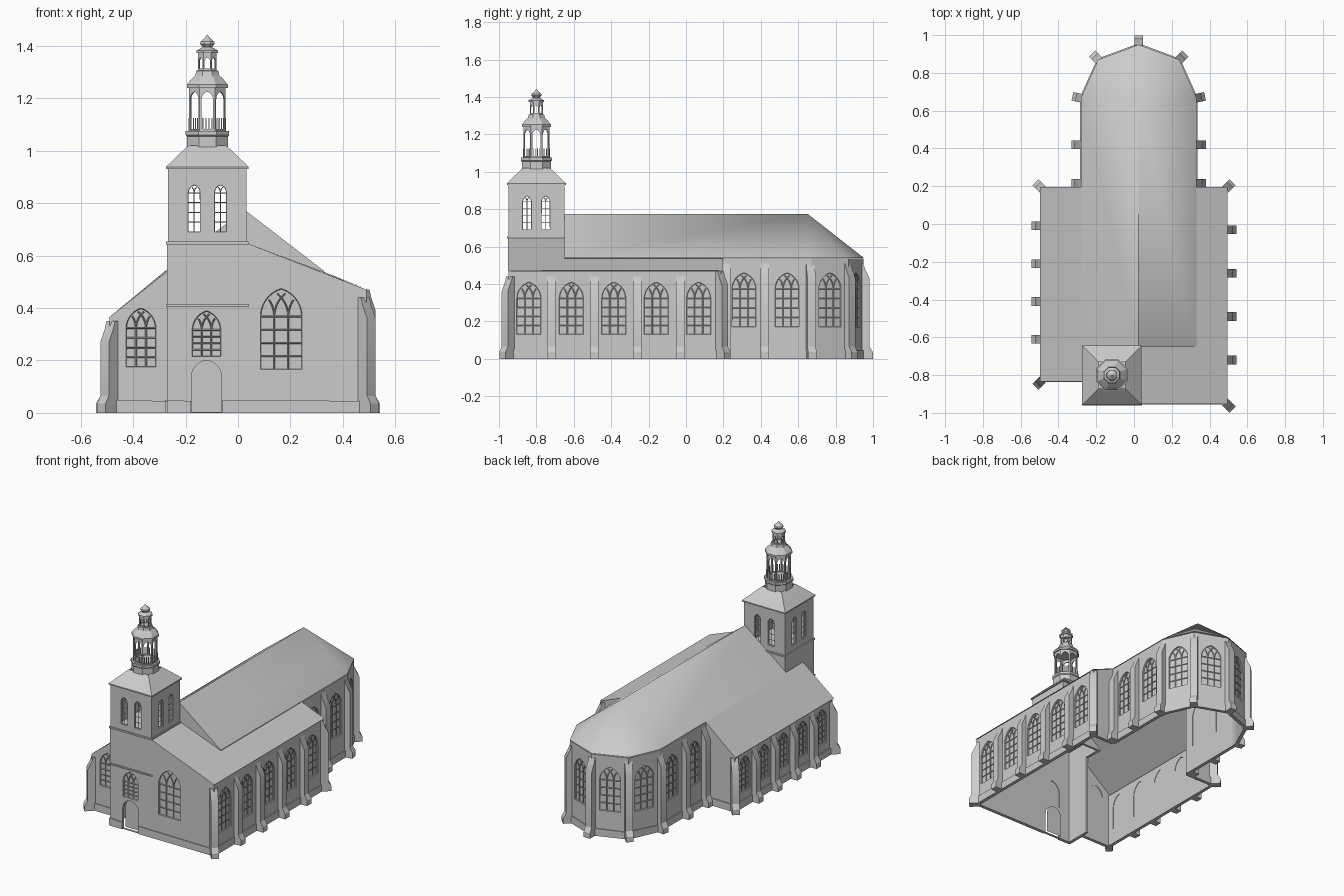
import bpy, bmesh
from math import pi, sin, cos, acos, sqrt, hypot, radians
from mathutils import Matrix, Vector

if "Cube" in bpy.data.objects:
    bpy.data.objects.remove(bpy.data.objects["Cube"])

stone = bpy.data.materials.new("pale_stone")
stone.use_nodes = True
GREY = (0.6, 0.6, 0.6, 1)
stone.diffuse_color = GREY
stone.node_tree.nodes["Principled BSDF"].inputs["Base Color"].default_value = GREY
parts = []
K = 0.7                      # arch radius as a share of the opening width


def add(name, data, matrix=Matrix()):
    ob = bpy.data.objects.new(name, data)
    bpy.context.collection.objects.link(ob)
    ob.matrix_world = matrix
    data.materials.append(stone)
    parts.append(ob)
    return ob


def mesh(name, verts, faces, matrix=Matrix()):
    me = bpy.data.meshes.new(name)
    me.from_pydata(verts, [], faces)
    bm = bmesh.new()
    bm.from_mesh(me)
    bmesh.ops.recalc_face_normals(bm, faces=bm.faces)
    bm.to_mesh(me)
    bm.free()
    return add(name, me, matrix)


def curve(name, lines, matrix, fill=None, bevel=0.0):
    """Filled flat sheet of thickness 2*fill, or thin bars when fill is None."""
    cu = bpy.data.curves.new(name, "CURVE")
    cu.dimensions = "3D" if fill is None else "2D"
    if fill is None:
        cu.bevel_depth, cu.bevel_resolution = bevel, 0
    else:
        cu.fill_mode, cu.extrude = "BOTH", fill
    for pts, closed in lines:
        sp = cu.splines.new("POLY")
        sp.points.add(len(pts) - 1)
        for p, (u, v) in zip(sp.points, pts):
            p.co = (u, v, 0, 1)
        sp.use_cyclic_u = closed
    return add(name, cu, matrix)


def arch(c, w, b, t, k=K, n=7):
    """Outline of an arched opening: centre, width, sill and top."""
    r, a = k * w, acos((k - 0.5) / k)
    s = t - r * sin(a)
    arc = [(w / 2 - r + r * cos(a * i / n), s + r * sin(a * i / n)) for i in range(n + 1)]
    return ([(c - w / 2, b), (c + w / 2, b)] + [(c + x, z) for x, z in arc]
            + [(c - x, z) for x, z in arc[-2::-1]])


def tracery(name, m, c, w, b, t, lights):
    """Frame, mullions, glazing bars and interlaced arcs."""
    r = K * w
    s = t - r * sqrt(1 - ((K - 0.5) / K) ** 2)
    lines = [(arch(c, w, b, t), True)]
    for i in range(1, lights):
        x = w * (i / lights - 0.5)
        lines.append(([(c + x, b), (c + x, s)], False))
        for side in (1, -1):
            pts = []
            for j in range(10):
                q = j * 0.15
                px, pz = x + side * (r - r * cos(q)), r * sin(q)
                if hypot(side * px + r - w / 2, pz) > r:
                    break
                pts.append((c + px, s + pz))
            if len(pts) > 1:
                lines.append((pts, False))
    rows = 4
    for i in range(1, rows + 1):
        z = b + (s - b) * i / rows
        lines.append(([(c - w / 2, z), (c + w / 2, z)], False))
    curve(name, lines, m, bevel=0.003 if w > 0.06 else 0.002)


def wall(name, p0, p1, outline, windows=(), glass=True, lights=3, plinth=None, door=None, half=0.008):
    """Upright wall from p0 to p1 (outside on the right hand), pierced by windows."""
    p0, p1 = Vector((*p0, 0)), Vector((*p1, 0))
    u, up = (p1 - p0).normalized(), Vector((0, 0, 1))
    n = u.cross(up)

    def at(depth):
        m = Matrix((u, up, n)).transposed().to_4x4()
        m.translation = p0 + n * depth
        return m
    holes = [(arch(*h), True) for h in windows]
    if door:
        holes.append((arch(*door, 0.55), True))
        curve(name + "_door", [(arch(*door, 0.55), True)], at(-0.03), fill=0.0)
    curve(name, [(outline, True)] + holes, at(-half), fill=half)
    for i, h in enumerate(windows):
        if lights:
            tracery(f"{name}_tracery_{i}", at(-0.006), *h, lights)
        if glass:
            curve(f"{name}_pane_{i}", [(arch(*h), True)], at(-0.013), fill=0.0)
    for a, b in plinth or ():
        curve(name + "_plinth", [([(a, 0), (b, 0), (b, 0.045), (a, 0.05)], True)], at(0), fill=0.006)


def block(length, left, right):
    return [(0, 0), (length, 0), (length, right), (0, left)]


def simple_wall(name, p0, p1, left, right, windows=()):
    d = hypot(p1[0] - p0[0], p1[1] - p0[1])
    wall(name, p0, p1, block(d, left, right), windows, plinth=[(0, d)])


def buttress(name, x, y, angle, h, w=0.046):
    """Stepped pier with a weathered top and a spreading foot."""
    prof = [(-0.015, 0), (0.052, 0), (0.052, 0.035), (0.034, 0.065),
            (0.034, h - 0.08), (0.01, h - 0.03), (0, h), (-0.015, h)]
    k = len(prof)
    verts = [(d, s * w / 2, z) for s in (-1, 1) for d, z in prof]
    faces = [list(range(k)), list(range(k, 2 * k))]
    faces += [(i, (i + 1) % k, (i + 1) % k + k, i + k) for i in range(k)]
    mesh(name, verts, faces, Matrix.Translation((x, y, 0)) @ Matrix.Rotation(radians(angle), 4, "Z"))


def lathe(name, n, prof, x, y):
    """Stack of regular n-sided rings given by (apothem, height)."""
    verts, faces = [], []
    for r, z in prof:
        r = max(r, 0.0005) / cos(pi / n)
        verts += [(x + r * cos((i + 0.5) * 2 * pi / n), y + r * sin((i + 0.5) * 2 * pi / n), z) for i in range(n)]
    for j in range(len(prof) - 1):
        faces += [(j * n + i, j * n + (i + 1) % n, (j + 1) * n + (i + 1) % n, (j + 1) * n + i) for i in range(n)]
    mesh(name, verts, faces)


def box(name, x0, x1, y0, y1, z0, z1):
    m = Matrix.Translation(((x0 + x1) / 2, (y0 + y1) / 2, 0))
    c = [(sx * (x1 - x0) / 2, sy * (y1 - y0) / 2) for sx, sy in ((-1, -1), (1, -1), (1, 1), (-1, 1))]
    verts = [(*p, z) for z in (z0, z1) for p in c]
    faces = [(0, 1, 2, 3), (4, 5, 6, 7)] + [(i, (i + 1) % 4, (i + 1) % 4 + 4, i + 4) for i in range(4)]
    mesh(name, verts, faces, m)


# Entrance front with the door, the tower window and the large aisle window
wall("front_wall", (-0.27, -0.95), (0.49, -0.95),
     [(0, 0), (0.76, 0), (0.76, 0.47), (0.31, 0.645), (0, 0.645)],
     [(0.15, 0.11, 0.215, 0.39), (0.435, 0.16, 0.165, 0.475)],
     door=(0.15, 0.115, 0.003, 0.2), plinth=[(0, 0.09), (0.21, 0.76)])
wall("tower_base_side", (-0.27, -0.65), (-0.27, -0.95),
     [(0, 0.54), (0.12, 0.54), (0.12, 0), (0.3, 0), (0.3, 0.65), (0, 0.65)], plinth=[(0.18, 0.3)])

# Aisle walls
simple_wall("left_aisle_front", (-0.49, -0.83), (-0.27, -0.83), 0.365, 0.54, [(0.12, 0.115, 0.175, 0.4)])
simple_wall("right_aisle_wall", (0.49, -0.95), (0.49, 0.19), 0.47, 0.47,
            [(0.11 + 0.227 * i, 0.13, 0.13, 0.41) for i in range(5)])
simple_wall("right_aisle_back", (0.49, 0.19), (0.33, 0.19), 0.47, 0.535)
simple_wall("left_aisle_back", (-0.28, 0.19), (-0.49, 0.19), 0.535, 0.36)
simple_wall("left_aisle_wall", (-0.49, 0.19), (-0.49, -0.83), 0.36, 0.36,
            [(0.1 + 0.2 * i, 0.115, 0.1, 0.33) for i in range(5)])

# Choir and apse walls
CX = 0.025
half_plan = [(0.305, 0.19), (0.305, 0.67), (0.215, 0.87), (0, 0.95)]
plan = [(CX + x, y) for x, y in half_plan] + [(CX - x, y) for x, y in half_plan[-2::-1]]
for i, (p, q) in enumerate(zip(plan, plan[1:])):
    d = hypot(q[0] - p[0], q[1] - p[1])
    spots = (0.25, 0.73) if d > 0.4 else (0.5,)
    simple_wall(f"choir_wall_{i}", p, q, 0.535, 0.535, [(d * f, 0.13, 0.17, 0.46) for f in spots])

# Buttresses
for i in range(4):
    buttress(f"right_buttress_{i}", 0.49, -0.72 + 0.23 * i, 0, 0.44)
    buttress(f"left_buttress_{i}", -0.49, -0.61 + 0.2 * i, 180, 0.35)
for x, y, a, h in ((0.485, -0.945, -45, 0.44), (0.485, 0.185, 45, 0.47),
                   (-0.485, 0.185, 135, 0.35), (-0.485, -0.825, 225, 0.35)):
    buttress("corner_buttress", x, y, a, h)
for s in (1, -1):
    for x, y, a in ((0.305, 0.215, 0), (0.305, 0.42, 0), (0.3, 0.665, 12), (0.21, 0.865, 45)):
        buttress("choir_buttress", CX + s * x, y, a if s > 0 else 180 - a, 0.51)
buttress("apse_buttress", CX, 0.947, 90, 0.51)

# Roofs
eave = [(CX + 0.305, -0.65)] + plan[1:-1] + [(CX - 0.305, -0.65)]
verts = [(x, y, 0.54) for x, y in eave] + [(CX, -0.65, 0.775), (CX, 0.65, 0.775)]
mesh("nave_roof", verts, [(0, 1, 8, 7), (1, 2, 8), (2, 3, 8), (3, 4, 8), (4, 5, 8), (5, 6, 7, 8), (6, 0, 7)])
mesh("left_aisle_roof", [(-0.28, 0.195, 0.54), (-0.27, -0.835, 0.54), (-0.497, -0.835, 0.36),
                         (-0.497, 0.195, 0.36)], [(0, 1, 2, 3)])
mesh("right_aisle_roof", [(0.04, -0.953, 0.645), (0.495, -0.953, 0.472), (0.495, 0.195, 0.472),
                          (0.33, 0.195, 0.537), (0.33, -0.65, 0.537), (0.04, -0.65, 0.645)],
     [(0, 1, 4, 5), (1, 2, 3, 4)])

# Belfry
TX, TY, TH = -0.117, -0.8, 0.15
corners = [(TX - TH, TY - TH), (TX + TH, TY - TH), (TX + TH, TY + TH), (TX - TH, TY + TH)]
for i in range(4):
    wall(f"belfry_wall_{i}", corners[i], corners[(i + 1) % 4],
         [(0, 0.54 if i == 2 else 0.645), (2 * TH, 0.54 if i == 2 else 0.645), (2 * TH, 0.935), (0, 0.935)],
         [(0.1, 0.046, 0.69, 0.87), (0.2, 0.046, 0.69, 0.87)], glass=False, lights=2)
box("tower_string_course", TX - 0.157, TX + 0.157, TY - 0.157, TY + 0.157, 0.643, 0.653)
box("front_ledge", -0.275, 0.042, -0.96, -0.945, 0.405, 0.413)
lathe("tower_roof", 4, [(0.15, 0.93), (0.158, 0.93), (0.158, 0.938), (0.085, 1.008), (0.07, 1.02)], TX, TY)

# Open lanterns with arched sides
lathe("lantern_drum", 8, [(0.078, 1.005), (0.078, 1.055), (0.083, 1.06), (0.083, 1.075), (0, 1.075)], TX, TY)


def lantern(name, apothem, z0, z1, gap, rail):
    r = apothem / cos(pi / 8)
    ring = [(TX + r * cos((i + 0.5) * pi / 4), TY + r * sin((i + 0.5) * pi / 4)) for i in range(8)]
    side = 2 * r * sin(pi / 8)
    for i in range(8):
        wall(f"{name}_side_{i}", ring[i], ring[(i + 1) % 8],
             [(0, z0), (side, z0), (side, z1), (0, z1)],
             [(side / 2, gap, z0 + 0.008, z1 - 0.02)], glass=False, lights=0, half=0.003)
        if rail:
            a = (i + 0.5) * pi / 4
            for f in (0.2, 0.4, 0.6, 0.8):
                x, y = (ring[i][k] * (1 - f) + ring[(i + 1) % 8][k] * f for k in (0, 1))
                box(f"{name}_baluster", x - 0.002, x + 0.002, y - 0.002, y + 0.002, z0, z0 + 0.05)


lantern("lower_lantern", 0.07, 1.075, 1.245, 0.044, True)
lathe("lantern_roof", 8, [(0, 1.24), (0.078, 1.24), (0.078, 1.252), (0.062, 1.272),
                          (0.046, 1.287), (0.042, 1.305), (0, 1.308)], TX, TY)
lantern("upper_lantern", 0.035, 1.305, 1.375, 0.02, False)
lathe("finial", 8, [(0, 1.372), (0.041, 1.372), (0.041, 1.382), (0.018, 1.395), (0.028, 1.408),
                    (0.026, 1.416), (0.01, 1.43), (0, 1.443)], TX, TY)

# Turn curves into meshes and shade
bpy.ops.object.select_all(action="DESELECT")
for ob in parts:
    ob.select_set(ob.type == "CURVE")
bpy.context.view_layer.objects.active = next(o for o in parts if o.type == "CURVE")
bpy.ops.object.convert(target="MESH")
for ob in parts:
    ob.select_set(True)
bpy.ops.object.shade_smooth_by_angle(angle=radians(30))
